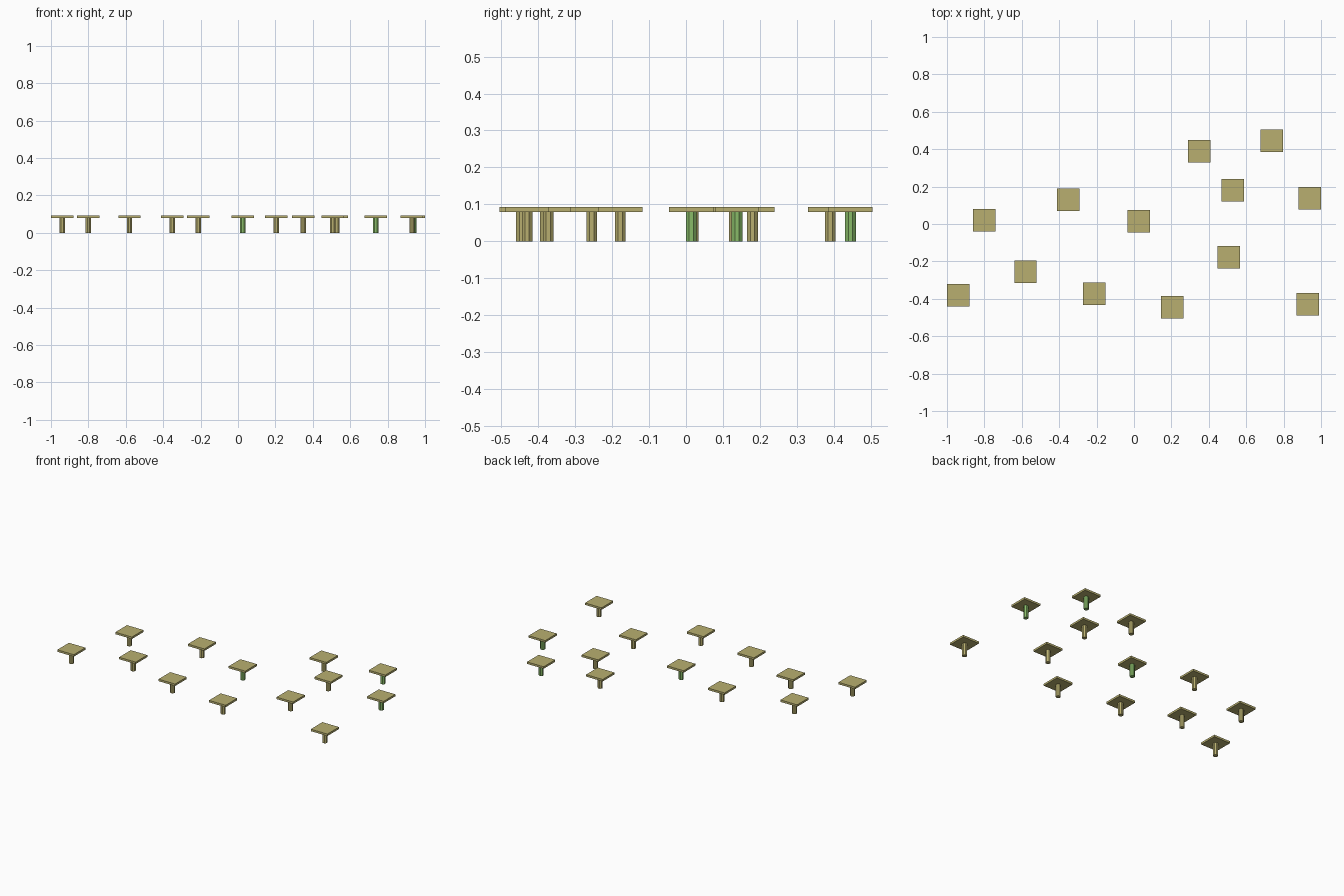
import bpy
import math

if "Cube" in bpy.data.objects:
    bpy.data.objects.remove(bpy.data.objects["Cube"])

TOP_W, Z_SPLIT, Z_TOP, LEG_R = 0.12, 0.08, 0.093, 0.0155

# centre x, centre y, green leg?
TABLES = [
    (-0.94, -0.38, 0), (-0.80, 0.02, 0), (-0.58, -0.255, 0), (-0.352, 0.13, 0),
    (-0.212, -0.373, 0), (0.025, 0.014, 1), (0.204, -0.445, 0), (0.348, 0.39, 0),
    (0.506, -0.178, 0), (0.528, 0.18, 0), (0.737, 0.445, 1), (0.94, 0.138, 1),
    (0.93, -0.43, 0),
]


def material(name, color):
    m = bpy.data.materials.new(name)
    m.diffuse_color = (*color, 1)
    m.use_nodes = True
    m.node_tree.nodes["Principled BSDF"].inputs["Base Color"].default_value = m.diffuse_color
    return m


khaki = material("khaki", (0.48, 0.43, 0.16))
green = material("green", (0.25, 0.50, 0.14))

for i, (x, y, is_green) in enumerate(TABLES, 1):
    # square slab
    bpy.ops.mesh.primitive_cube_add(size=1, location=(x, y, (Z_SPLIT + Z_TOP) / 2))
    top = bpy.context.object
    top.name = f"table_top_{i}"
    top.scale = (TOP_W, TOP_W, Z_TOP - Z_SPLIT)
    top.data.materials.append(khaki)

    # central faceted post
    bpy.ops.mesh.primitive_cylinder_add(vertices=8, radius=LEG_R, depth=Z_SPLIT,
                                        location=(x, y, Z_SPLIT / 2),
                                        rotation=(0, 0, math.pi / 8))
    leg = bpy.context.object
    leg.name = f"table_leg_{i}"
    leg.data.materials.append(green if is_green else khaki)
